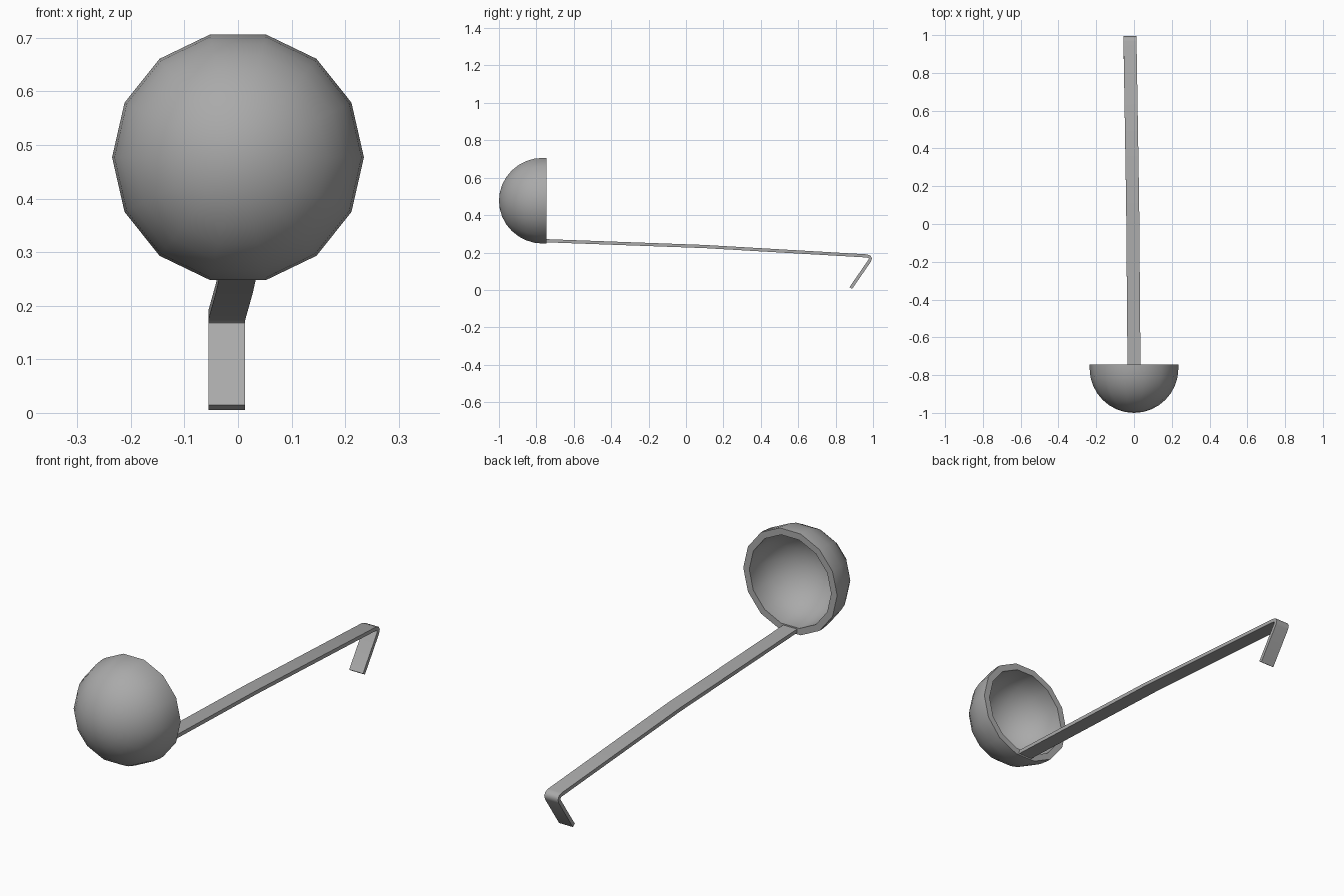
import bpy, bmesh, math
from mathutils import Vector

if "Cube" in bpy.data.objects:
    bpy.data.objects.remove(bpy.data.objects["Cube"])

steel = bpy.data.materials.new("grey steel")
steel.use_nodes = True
GREY = (0.4, 0.4, 0.4, 1)
steel.diffuse_color = GREY
steel.node_tree.nodes["Principled BSDF"].inputs["Base Color"].default_value = GREY


def finish(name, bm, angle):
    bmesh.ops.recalc_face_normals(bm, faces=bm.faces)
    mesh = bpy.data.meshes.new(name)
    bm.to_mesh(mesh)
    bm.free()
    mesh.materials.append(steel)
    ob = bpy.data.objects.new(name, mesh)
    bpy.context.collection.objects.link(ob)
    bpy.ops.object.select_all(action='DESELECT')
    ob.select_set(True)
    bpy.context.view_layer.objects.active = ob
    bpy.ops.object.shade_smooth_by_angle(angle=math.radians(angle))
    return ob


# Bowl: 14-sided hemispherical shell opening backwards, with a short straight lip
SIDES, RINGS = 14, 8
RIM_Y, MID_Y, CENTRE_Z = -0.745, -0.765, 0.477


def quarter(radius):
    angles = [math.pi / 2 * i / RINGS for i in range(RINGS + 1)]
    return [(radius * math.sin(a), MID_Y - radius * math.cos(a)) for a in angles]


outer, inner = quarter(0.235), quarter(0.205)
profile = outer + [(0.235, RIM_Y), (0.205, RIM_Y)] + inner[::-1]
bm = bmesh.new()
verts = [bm.verts.new((r, y, CENTRE_Z)) for r, y in profile]
edges = [bm.edges.new(pair) for pair in zip(verts, verts[1:])]
bmesh.ops.spin(bm, geom=verts + edges, cent=(0, 0, CENTRE_Z), axis=(0, 1, 0),
               angle=math.tau, steps=SIDES)
bmesh.ops.remove_doubles(bm, verts=bm.verts, dist=0.0005)
finish("bowl", bm, 40)

# Handle: flat strip swept along a centre line, curling into a hook at the back
path = [Vector(p) for p in (
    (0, -0.745, 0.263), (-0.007, 0.1, 0.232), (-0.021, 0.965, 0.182),
    (-0.021, 0.981, 0.177), (-0.021, 0.986, 0.168), (-0.021, 0.981, 0.155),
    (-0.021, 0.881, 0.010))]
WIDTH, THICK = 0.069, 0.017
bm = bmesh.new()
loops = []
for i, p in enumerate(path):
    before = (p - path[max(i - 1, 0)]).normalized()
    after = (path[min(i + 1, len(path) - 1)] - p).normalized()
    along = (before + after).normalized()
    normal = Vector((0, -along.z, along.y)).normalized() * THICK / 2
    side = Vector((WIDTH / 2, 0, 0))
    loops.append([bm.verts.new(p + s * side + n * normal)
                  for s, n in ((-1, -1), (1, -1), (1, 1), (-1, 1))])
for a, b in zip(loops, loops[1:]):
    for k in range(4):
        m = (k + 1) % 4
        bm.faces.new((a[k], a[m], b[m], b[k]))
bm.faces.new(loops[0])
bm.faces.new(loops[-1])
finish("handle", bm, 50)
